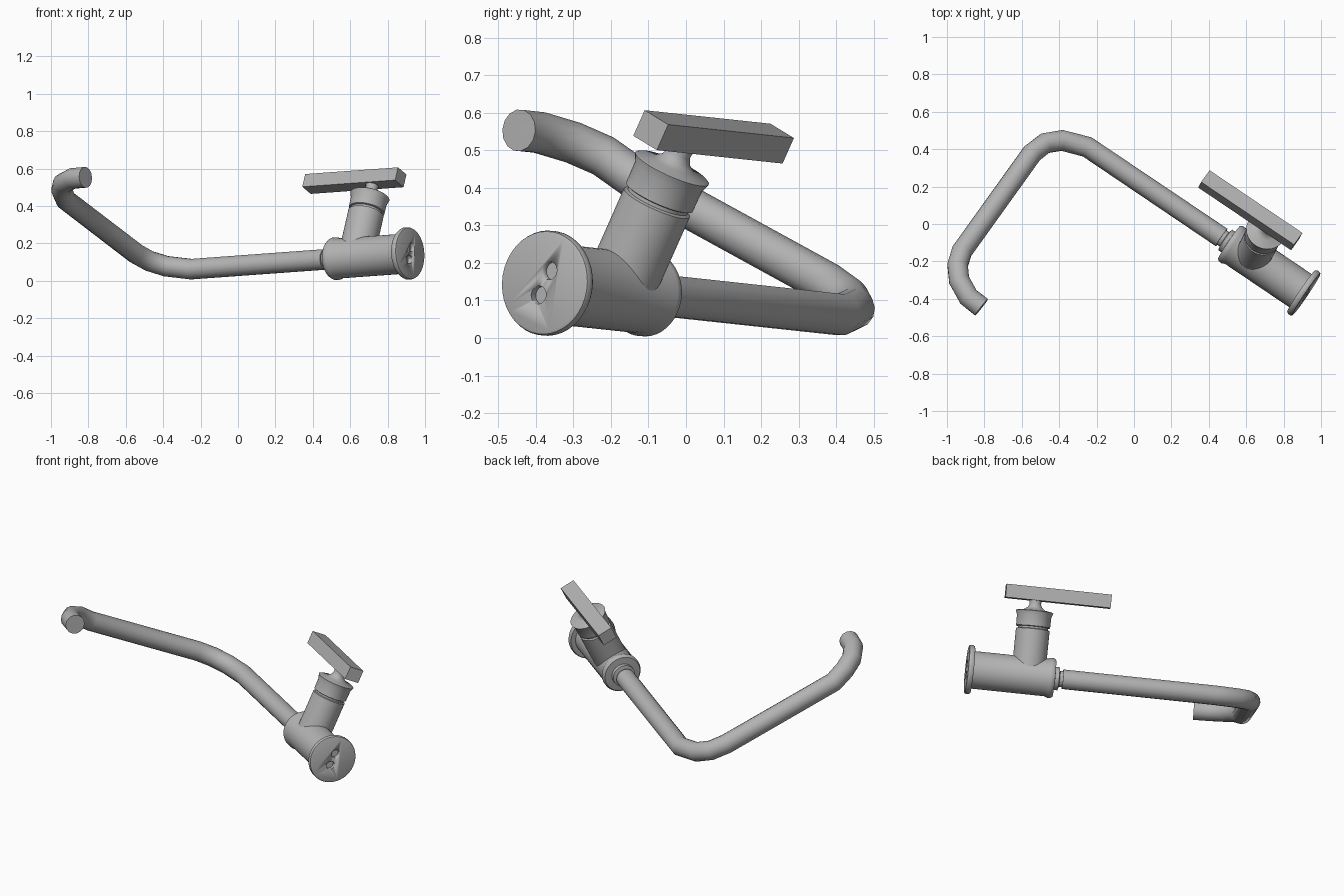
import bpy, bmesh, math
from mathutils import Vector, Matrix

old = bpy.data.objects.get("Cube")
if old:
    bpy.data.objects.remove(old)

metal = bpy.data.materials.new("satin grey metal")
metal.use_nodes = True
grey = (0.45, 0.45, 0.45, 1)
metal.diffuse_color = grey
metal.node_tree.nodes["Principled BSDF"].inputs["Base Color"].default_value = grey

# Tilted frame: along runs from wall flange to pipe, up follows the valve stem
along = Vector((-0.83, 0.56, -0.06)).normalized()
up = Vector((0.2, 0.4, 0.895))
up = (up - along * up.dot(along)).normalized()
side = along.cross(up)
origin = Vector((0.922, -0.378, 0.147))
stem_base = origin + along * 0.352


def frame(x, y, z, pos):
    m = Matrix((x, y, z)).transposed().to_4x4()
    m.translation = pos
    return m


def finish(obj, smooth=True):
    obj.data.materials.append(metal)
    if smooth:
        bpy.ops.object.select_all(action='DESELECT')
        obj.select_set(True)
        bpy.context.view_layer.objects.active = obj
        bpy.ops.object.shade_smooth_by_angle(angle=math.radians(35))
    return obj


def new_object(name, bm):
    bmesh.ops.recalc_face_normals(bm, faces=bm.faces)
    mesh = bpy.data.meshes.new(name)
    bm.to_mesh(mesh)
    bm.free()
    obj = bpy.data.objects.new(name, mesh)
    bpy.context.collection.objects.link(obj)
    return obj


def lathe(name, profile, matrix, sides=40):
    """Spin (radius, height) pairs about local z, capping both ends."""
    bm = bmesh.new()
    rings = []
    for r, h in profile:
        angles = [2 * math.pi * i / sides for i in range(sides)]
        rings.append([bm.verts.new((r * math.cos(a), r * math.sin(a), h)) for a in angles])
    for a, b in zip(rings, rings[1:]):
        for i in range(sides):
            j = (i + 1) % sides
            bm.faces.new((a[i], a[j], b[j], b[i]))
    bm.faces.new(rings[0][::-1])
    bm.faces.new(rings[-1])
    bm.transform(matrix)
    return finish(new_object(name, bm))


body_frame = frame(up, side, along, origin)
stem_frame = frame(along, side, up, stem_base)

# Wall flange with two screw holes
flange = lathe("wall_flange", [(0.13, 0), (0.137, 0.003), (0.14, 0.01),
                               (0.14, 0.024), (0.134, 0.034)], body_frame)
for k, sign in enumerate((-1, 1)):
    spot = origin + up * 0.036 * sign - along * 0.02
    cutter = lathe(f"hole_cutter_{k}", [(0.024, 0), (0.024, 0.042)],
                   frame(up, side, along, spot), 24)
    cutter.hide_render = True
    cutter.hide_set(True)
    cut = flange.modifiers.new("screw_hole", 'BOOLEAN')
    cut.object = cutter
    cut.solver = 'EXACT'

# Horizontal body with its rounded end and outlet collar
lathe("valve_body", [(0.107, 0.03), (0.107, 0.455), (0.114, 0.47), (0.114, 0.488),
                     (0.106, 0.5), (0.066, 0.503), (0.066, 0.525), (0.046, 0.53),
                     (0.046, 0.56)], body_frame)

# Valve stem, grooved cap and waisted neck
lathe("valve_stem", [(0.096, 0), (0.096, 0.262), (0.086, 0.266), (0.086, 0.28)], stem_frame)
lathe("stem_cap", [(0.09, 0.276), (0.097, 0.279), (0.098, 0.34), (0.107, 0.364), (0.1, 0.368),
                   (0.06, 0.375), (0.04, 0.39), (0.032, 0.408), (0.036, 0.435)], stem_frame)

# Lever handle
bm = bmesh.new()
bmesh.ops.create_cube(bm, size=1)
bm.transform(frame(along, side, up, stem_base + up * 0.466 + along * 0.125)
             @ Matrix.Diagonal((0.6, 0.086, 0.076, 1)))
finish(new_object("lever_handle", bm), smooth=False)

# Bent spout pipe
path = [origin + along * 0.548, (-0.25, 0.412, 0.062), (-0.385, 0.447, 0.078),
        (-0.475, 0.432, 0.106), (-0.545, 0.378, 0.145), (-0.92, -0.145, 0.432),
        (-0.943, -0.22, 0.485), (-0.935, -0.3, 0.52), (-0.885, -0.39, 0.547),
        (-0.815, -0.445, 0.553)]
curve = bpy.data.curves.new("spout_path", 'CURVE')
curve.dimensions = '3D'
curve.bevel_depth = 0.056
curve.bevel_resolution = 5
curve.use_fill_caps = True
spline = curve.splines.new('POLY')
spline.points.add(len(path) - 1)
for point, co in zip(spline.points, path):
    point.co = (*co, 1)
helper = bpy.data.objects.new("spout_helper", curve)
bpy.context.collection.objects.link(helper)
bpy.context.view_layer.update()
mesh = bpy.data.meshes.new_from_object(helper.evaluated_get(bpy.context.evaluated_depsgraph_get()))
bpy.data.objects.remove(helper)
spout = bpy.data.objects.new("spout_pipe", mesh)
bpy.context.collection.objects.link(spout)
mesh.materials.clear()
finish(spout)
